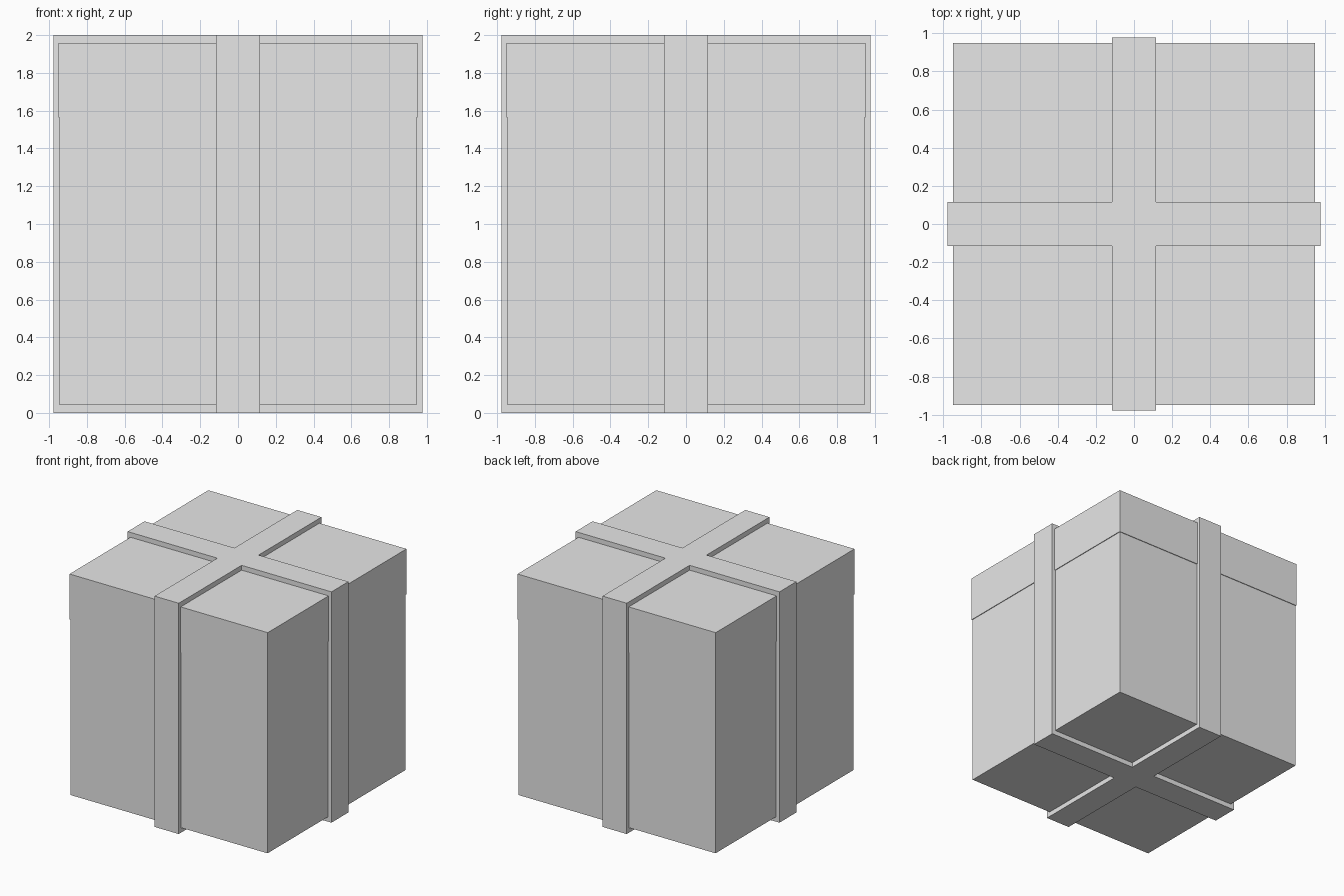
import bpy, bmesh
from mathutils import Matrix, Vector

old = bpy.data.objects.get("Cube")
if old:
    bpy.data.objects.remove(old, do_unlink=True)

grey = bpy.data.materials.new("plain grey")
grey.use_nodes = True
grey.diffuse_color = (0.8, 0.8, 0.8, 1)
grey.node_tree.nodes["Principled BSDF"].inputs["Base Color"].default_value = (0.8, 0.8, 0.8, 1)


def box_bmesh(half, low, high):
    bm = bmesh.new()
    bmesh.ops.create_cube(bm, size=1, matrix=Matrix.Translation((0, 0, (low + high) / 2))
                          @ Matrix.Diagonal((2 * half, 2 * half, high - low, 1)))
    return bm


def add_object(name, bm):
    mesh = bpy.data.meshes.new(name)
    bm.to_mesh(mesh)
    bm.free()
    mesh.materials.append(grey)
    obj = bpy.data.objects.new(name, mesh)
    bpy.context.collection.objects.link(obj)
    return obj


# Box and its slightly wider lid
add_object("box_body", box_bmesh(0.944, 0.042, 1.565))
add_object("box_lid", box_bmesh(0.95, 1.565, 1.958))

# Ribbon: cut a box skin into strips, keep the crossing bands, thicken inwards
RIBBON = 0.116
bm = box_bmesh(0.977, 0, 2)
for axis in (Vector((1, 0, 0)), Vector((0, 1, 0))):
    for side in (-RIBBON, RIBBON):
        bmesh.ops.bisect_plane(bm, geom=bm.verts[:] + bm.edges[:] + bm.faces[:],
                               plane_co=axis * side, plane_no=axis)
corners = [f for f in bm.faces
           if min(abs(f.calc_center_median().x), abs(f.calc_center_median().y)) > RIBBON]
bmesh.ops.delete(bm, geom=corners, context='FACES')
ribbon = add_object("ribbon", bm)
thick = ribbon.modifiers.new("thickness", 'SOLIDIFY')
thick.thickness = 0.05
thick.offset = -1
thick.use_even_offset = True
